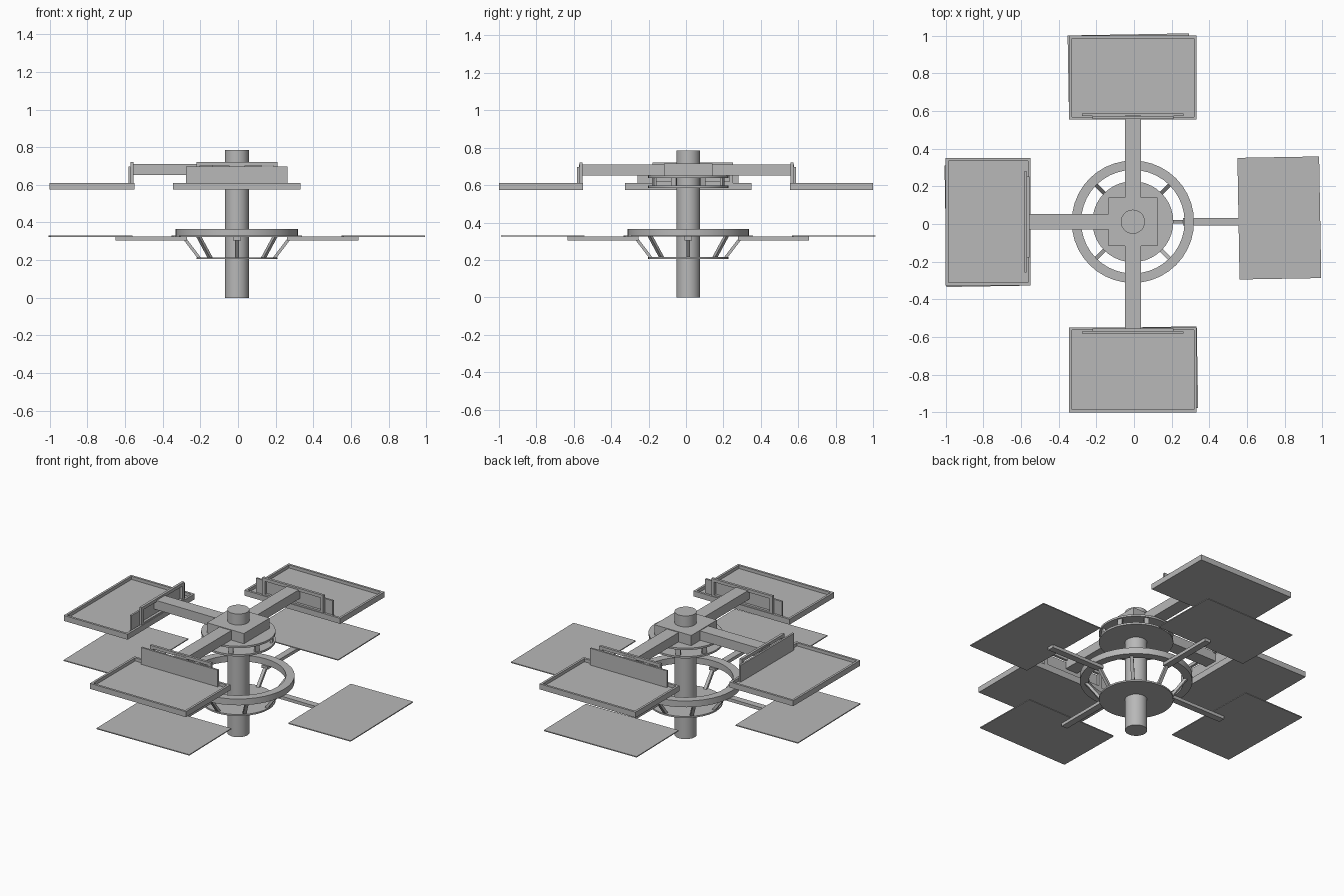
import bpy, bmesh, math
from mathutils import Matrix, Vector

if "Cube" in bpy.data.objects:
    bpy.data.objects.remove(bpy.data.objects["Cube"])

C = Vector((-0.006, 0.012, 0))  # mast axis

grey = bpy.data.materials.new("plain_grey")
grey.diffuse_color = (0.48, 0.48, 0.48, 1)
grey.use_nodes = True
grey.node_tree.nodes["Principled BSDF"].inputs["Base Color"].default_value = grey.diffuse_color


def finish(name, bm, angle=0.0, smooth=False):
    bmesh.ops.recalc_face_normals(bm, faces=bm.faces)
    me = bpy.data.meshes.new(name)
    bm.to_mesh(me)
    bm.free()
    me.materials.append(grey)
    ob = bpy.data.objects.new(name, me)
    bpy.context.collection.objects.link(ob)
    ob.matrix_world = Matrix.Translation(C) @ Matrix.Rotation(angle, 4, 'Z')
    if smooth:
        bpy.ops.object.select_all(action='DESELECT')
        ob.select_set(True)
        bpy.context.view_layer.objects.active = ob
        bpy.ops.object.shade_smooth_by_angle(angle=math.radians(35))
    return ob


def add_box(bm, x0, x1, y0, y1, z0, z1):
    m = Matrix.Translation(((x0 + x1) / 2, (y0 + y1) / 2, (z0 + z1) / 2))
    return bmesh.ops.create_cube(
        bm, size=1, matrix=m @ Matrix.Diagonal((x1 - x0, y1 - y0, z1 - z0, 1)))["verts"]


def disc(name, r, z0, z1, seg=40):
    bm = bmesh.new()
    bmesh.ops.create_cone(bm, cap_ends=True, segments=seg, radius1=r, radius2=r,
                          depth=z1 - z0, matrix=Matrix.Translation((0, 0, (z0 + z1) / 2)))
    finish(name, bm, smooth=True)


def ring(name, ri, ro, z0, z1, seg=40):
    bm = bmesh.new()
    profile = [(ri, z0), (ro, z0), (ro, z1), (ri, z1)]
    loops = []
    for i in range(seg):
        a = 2 * math.pi * i / seg
        loops.append([bm.verts.new((r * math.cos(a), r * math.sin(a), z)) for r, z in profile])
    for i in range(seg):
        p, q = loops[i], loops[(i + 1) % seg]
        for k in range(4):
            bm.faces.new((p[k], q[k], q[(k + 1) % 4], p[(k + 1) % 4]))
    finish(name, bm, smooth=True)


# Mast and round plates
disc("mast", 0.064, 0, 0.785)
disc("lower_disc", 0.215, 0.205, 0.215)
ring("lower_ring", 0.275, 0.325, 0.325, 0.365)
disc("upper_hub_bottom", 0.215, 0.585, 0.597)
disc("upper_hub_top", 0.215, 0.638, 0.65)

# Slanted struts of the basket and posts of the upper hub
for i in range(8):
    a = math.pi / 4 * i
    bm = bmesh.new()
    for v in add_box(bm, 0.19, 0.21, -0.01, 0.01, 0.212, 0.33):
        if v.co.z > 0.3:
            v.co.x += 0.09
    finish("basket_strut", bm, a)
    bm = bmesh.new()
    add_box(bm, 0.19, 0.205, -0.014, 0.014, 0.595, 0.64)
    finish("hub_post", bm, a + math.pi / 8)

# Four lower arms with thin panels
for i in range(4):
    a = math.pi / 2 * i
    bm = bmesh.new()
    add_box(bm, 0.265, 0.645, -0.021, 0.021, 0.305, 0.325)
    finish("lower_arm", bm, a)
    bm = bmesh.new()
    vs = add_box(bm, -0.217, 0.217, -0.323, 0.323, 0.324, 0.33)
    bmesh.ops.transform(bm, verts=vs, matrix=Matrix.Translation((0.778, 0.02, 0))
                        @ Matrix.Rotation(math.radians(1), 4, 'Z'))
    finish("lower_panel", bm, a)

# Square hub block
bm = bmesh.new()
add_box(bm, -0.13, 0.13, -0.13, 0.13, 0.645, 0.715)
finish("hub_block", bm)


def tray(angle, r0, r1, shift=0.0):
    """Upper arm, mounting bracket and rimmed tray, built along +x."""
    bm = bmesh.new()
    add_box(bm, 0.12, r0 + 0.022, -0.042, 0.042, 0.652, 0.711)
    finish("upper_arm", bm, angle)

    # open mounting frame and the plate behind it
    bm = bmesh.new()
    f0, f1, w = r0 + 0.004, r0 + 0.02, 0.215
    y0, y1 = shift - w, shift + w
    add_box(bm, f0, f1, y0, y1, 0.702, 0.722)
    add_box(bm, f0, f1, y0, y1, 0.6, 0.62)
    add_box(bm, f0, f1, y0, y0 + 0.02, 0.62, 0.702)
    add_box(bm, f0, f1, y1 - 0.02, y1, 0.62, 0.702)
    finish("mount_frame", bm, angle)
    bm = bmesh.new()
    add_box(bm, f1, f1 + 0.012, -0.27, 0.27, 0.59, 0.697)
    finish("mount_plate", bm, angle)

    # tray with recessed floor
    bm = bmesh.new()
    add_box(bm, r0, r1, -0.338, 0.338, 0.575, 0.61)
    bm.normal_update()
    top = [f for f in bm.faces if f.normal.z > 0.9]
    bmesh.ops.inset_region(bm, faces=top, thickness=0.02)
    down = bmesh.ops.extrude_face_region(bm, geom=top)
    bmesh.ops.delete(bm, geom=top, context='FACES_ONLY')
    bmesh.ops.translate(bm, vec=(0, 0, -0.02),
                        verts=[v for v in down["geom"] if isinstance(v, bmesh.types.BMVert)])
    finish("tray", bm, angle)


tray(math.pi / 2, 0.543, 0.988)
tray(math.pi, 0.544, 0.994, -0.025)
tray(-math.pi / 2, 0.562, 1.012)
